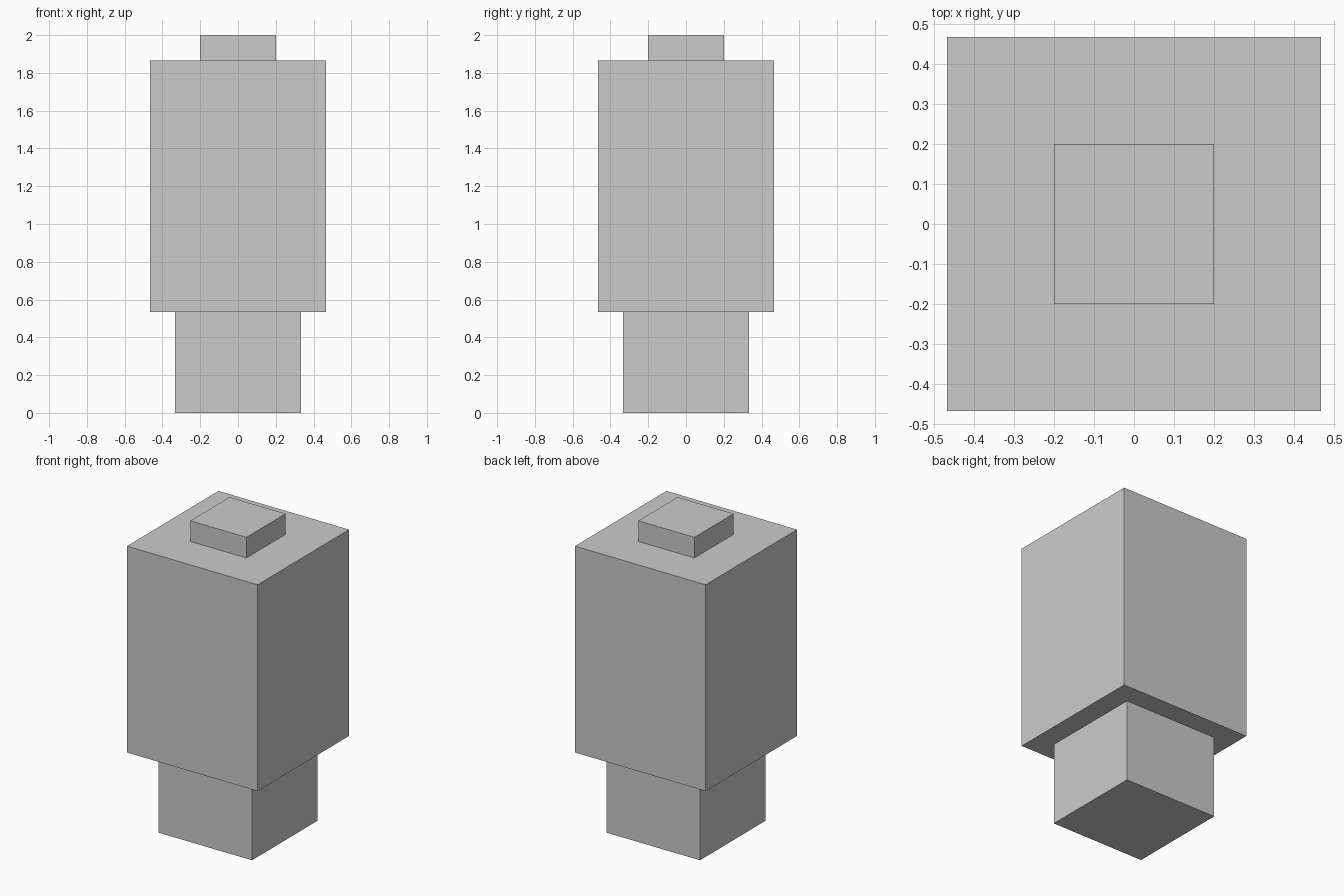
import bpy

if "Cube" in bpy.data.objects:
    bpy.data.objects.remove(bpy.data.objects["Cube"])

U = 2 / 30  # the model sits on a regular grid, 30 units tall


def block(name, width, bottom, top):
    """Square block centred on the z axis, sized in grid units."""
    bpy.ops.mesh.primitive_cube_add(size=1, location=(0, 0, (bottom + top) / 2 * U))
    obj = bpy.context.object
    obj.name = name
    obj.scale = (width * U, width * U, (top - bottom) * U)
    bpy.ops.object.transform_apply(location=False, rotation=False, scale=True)
    return obj


# Narrow foot, wide body and small cap stacked on each other
block("base", 10, 0, 8)
block("body", 14, 8, 28)
block("cap", 6, 28, 30)
